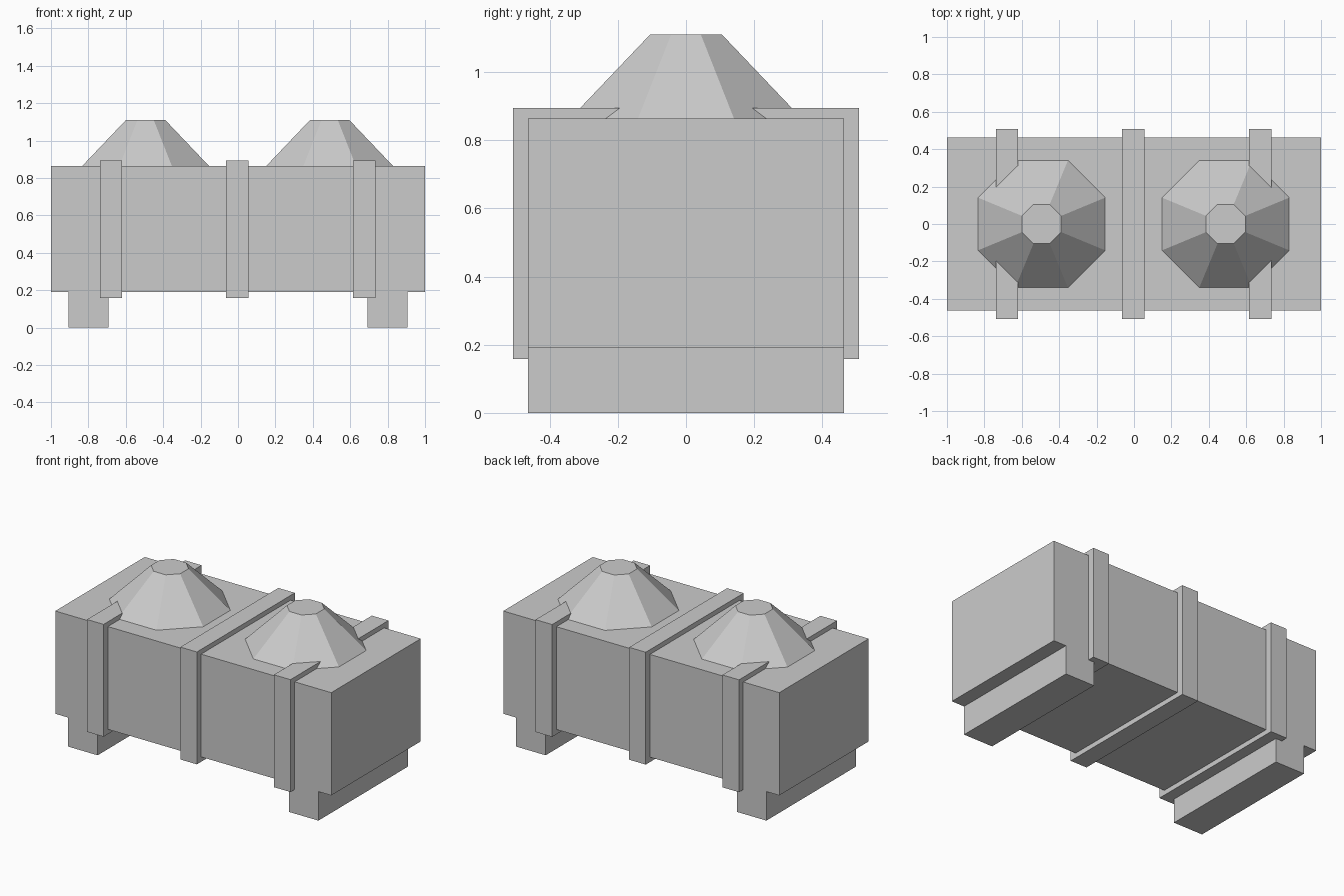
import bpy, bmesh, math
from mathutils import Matrix

if "Cube" in bpy.data.objects:
    bpy.data.objects.remove(bpy.data.objects["Cube"])


def finish(name, bm):
    bmesh.ops.recalc_face_normals(bm, faces=bm.faces)
    mesh = bpy.data.meshes.new(name)
    bm.to_mesh(mesh)
    bm.free()
    obj = bpy.data.objects.new(name, mesh)
    bpy.context.collection.objects.link(obj)
    return obj


def box(name, x, y, z):
    bm = bmesh.new()
    size = [b - a for a, b in (x, y, z)]
    mid = [(a + b) / 2 for a, b in (x, y, z)]
    bmesh.ops.create_cube(bm, size=1, matrix=Matrix.Translation(mid) @ Matrix.Diagonal((*size, 1)))
    return finish(name, bm)


# Tank body with two crosswise feet: front profile extruded along y
HALF_DEPTH, BOTTOM, TOP = 0.463, 0.19, 0.863
right = [(0.693, BOTTOM), (0.693, 0), (0.907, 0), (0.907, BOTTOM), (1, BOTTOM), (1, TOP)]
profile = right + [(-x, z) for x, z in reversed(right)]
bm = bmesh.new()
face = bm.faces.new([bm.verts.new((x, -HALF_DEPTH, z)) for x, z in profile])
ext = bmesh.ops.extrude_face_region(bm, geom=[face])
verts = [v for v in ext["geom"] if isinstance(v, bmesh.types.BMVert)]
bmesh.ops.translate(bm, verts=verts, vec=(0, 2 * HALF_DEPTH, 0))
finish("tank_body", bm)

# Bands wrapping the body
for side, x in (("left", -0.679), ("middle", -0.003), ("right", 0.675)):
    box(f"{side}_band", (x - 0.06, x + 0.06), (-0.507, 0.507), (0.158, 0.894))

# Octagonal tapered caps, flats facing the axes
DOME_TOP = 1.11
for side, x in (("left", -0.494), ("right", 0.49)):
    bm = bmesh.new()
    to_corner = 1 / math.cos(math.pi / 8)
    place = Matrix.Translation((x, 0, (TOP + DOME_TOP) / 2)) @ Matrix.Rotation(math.pi / 8, 4, "Z")
    bmesh.ops.create_cone(bm, cap_ends=True, segments=8, radius1=0.34 * to_corner,
                          radius2=0.105 * to_corner, depth=DOME_TOP - TOP, matrix=place)
    finish(f"{side}_cap", bm)
